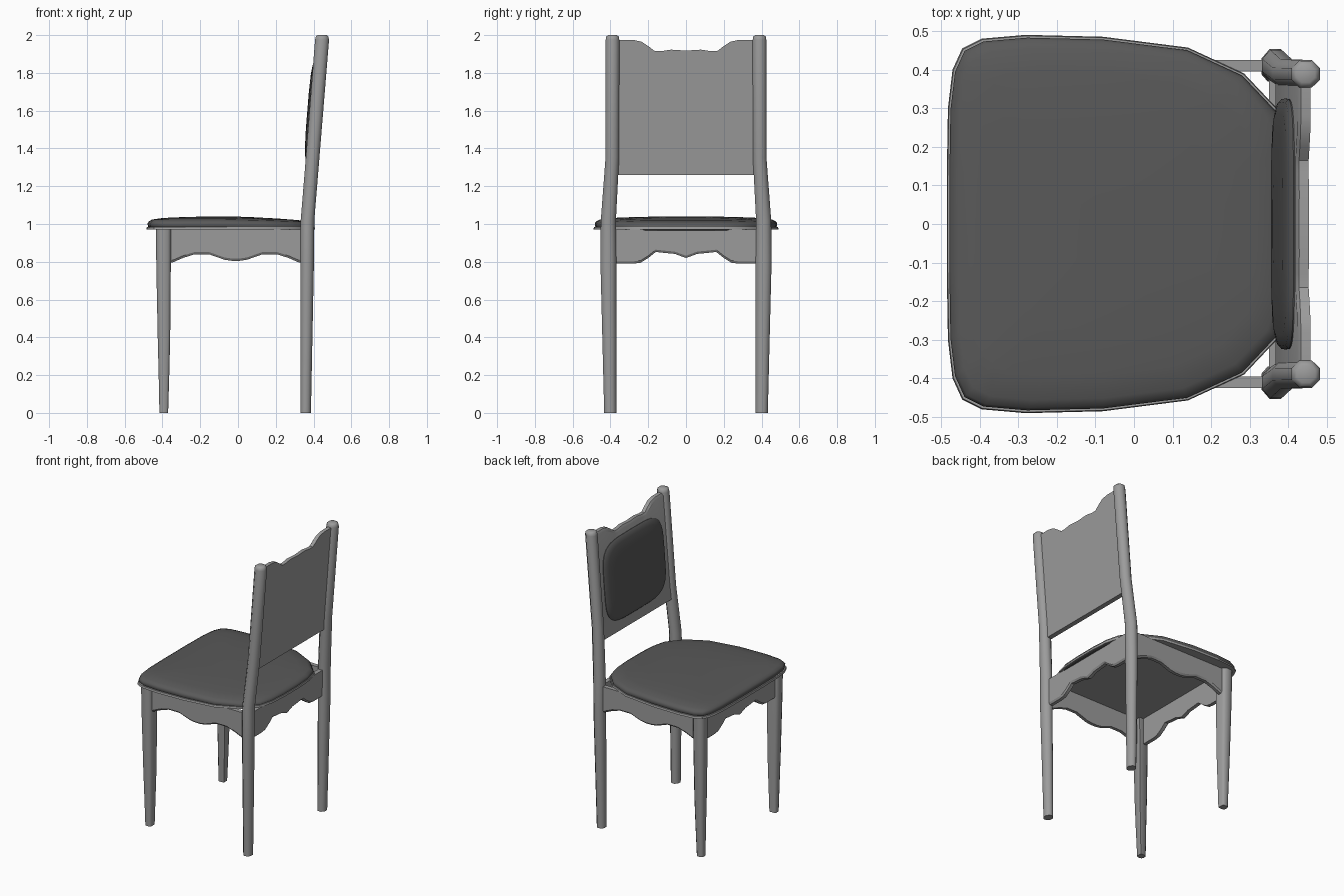
import bpy, bmesh, math

if "Cube" in bpy.data.objects:
    bpy.data.objects.remove(bpy.data.objects["Cube"])

wood = bpy.data.materials.new("wood")
wood.diffuse_color = (0.33, 0.33, 0.33, 1)
wood.use_nodes = True
wood.node_tree.nodes["Principled BSDF"].inputs["Base Color"].default_value = wood.diffuse_color
fabric = bpy.data.materials.new("fabric")
fabric.diffuse_color = (0.1, 0.1, 0.1, 1)
fabric.use_nodes = True
fabric.node_tree.nodes["Principled BSDF"].inputs["Base Color"].default_value = fabric.diffuse_color


def loft(name, rings, mat, angle, mirror=False):
    """Skin a stack of equal-length rings and cap both ends."""
    bm = bmesh.new()
    loops = [[bm.verts.new(p) for p in r] for r in rings]
    n = len(rings[0])
    for a, b in zip(loops, loops[1:]):
        for i in range(n):
            j = (i + 1) % n
            bm.faces.new((a[i], a[j], b[j], b[i]))
    bm.faces.new(loops[0])
    bm.faces.new(loops[-1])
    bmesh.ops.recalc_face_normals(bm, faces=bm.faces)
    me = bpy.data.meshes.new(name)
    bm.to_mesh(me)
    bm.free()
    me.materials.append(mat)
    ob = bpy.data.objects.new(name, me)
    bpy.context.collection.objects.link(ob)
    if mirror:
        ob.modifiers.new("mirror", 'MIRROR').use_axis = (False, True, False)
    bpy.ops.object.select_all(action='DESELECT')
    ob.select_set(True)
    bpy.context.view_layer.objects.active = ob
    bpy.ops.object.shade_smooth_by_angle(angle=math.radians(angle))
    return ob


def plate(name, edge, base, place, d_in, d_out, chamfer, mirror=False):
    """Board with a wavy edge, chamfered on its outer face."""
    def ring(d, off):
        pts = [(s, z + off) for s, z in edge] + [(edge[-1][0], base), (edge[0][0], base)]
        return [place(s, z, d) for s, z in pts]
    step = 0.008 if d_out > d_in else -0.008
    rings = [ring(d_in, 0), ring(d_out - step, 0), ring(d_out, chamfer)]
    return loft(name, rings, wood, 30, mirror)


def symmetric(half):
    return [(-s, z) for s, z in reversed(half) if s > 0] + half


# Back legs running up into leaning posts: z, centre x/y, half sizes
k = 1 / math.cos(math.pi / 8)
octagon = [(k * math.cos(math.pi * (i + .5) / 4), k * math.sin(math.pi * (i + .5) / 4)) for i in range(8)]
post = [(0, .358, .401, .028, .032), (.4, .362, .406, .032, .037), (.8, .366, .411, .036, .042),
        (1.02, .368, .411, .036, .040), (1.35, .395, .390, .036, .036),
        (1.975, .445, .389, .037, .036), (1.993, .445, .389, .033, .033), (2.0, .445, .389, .024, .022)]
loft("back_leg", [[(cx + u * rx, cy + v * ry, z) for u, v in octagon]
                  for z, cx, cy, rx, ry in post], wood, 50, True)

# Front legs: square inside, rounded outside corner, tapering down
section = [(1, -1), (1, .6), (.6, 1), (-.35, 1), (-.8, .8), (-1, .35), (-1, -.6), (-.6, -1)]
front = [(0, -.393, .397, .023), (.2, -.392, .400, .028), (.4, -.392, .402, .033),
         (.75, -.394, .406, .038), (.975, -.395, .408, .040)]
loft("front_leg", [[(cx + u * r, cy + v * r, z) for u, v in section]
                   for z, cx, cy, r in front], wood, 50, True)

# Wavy aprons under the seat
cross = symmetric([(0, .820), (.06, .842), (.115, .847), (.16, .852), (.2, .82), (.24, .795), (.28, .79), (.39, .79)])
side = symmetric([(.02, .805), (.06, .811), (.14, .839), (.22, .839), (.28, .82), (.33, .798), (.37, .79)])
side = [(s - .012, z) for s, z in side]
plate("back_apron", cross, .972, lambda s, z, d: (d, s, z), .35, .38, .012)
plate("front_apron", cross, .972, lambda s, z, d: (d, s, z), -.385, -.418, .012)
plate("side_apron", side, .972, lambda s, z, d: (s, d, z), .395, .425, .012, True)


# Leaning backrest panel between the posts
def lean(z):
    return .367 + (z - 1.02) * .081


crest = symmetric([(0, 1.918), (.08, 1.923), (.13, 1.915), (.165, 1.915), (.2, 1.942), (.235, 1.965), (.28, 1.975), (.375, 1.975)])
plate("backrest_panel", crest, 1.26, lambda s, z, d: (lean(z) + d, s, z), .013, -.02, -.015)

# Backrest cushion: rounded square puffed towards the front
N = 40


def power(v):
    return math.copysign(abs(v) ** .45, v)


pad = [(-.005, 1.0), (-.023, 1.0), (-.032, .97), (-.039, .88), (-.044, .7), (-.047, .35)]
rings = []
for d, f in pad:
    ring = []
    for i in range(N):
        t = 2 * math.pi * i / N
        z = 1.60 + .272 * f * power(math.sin(t))
        ring.append((lean(z) + d, .325 * f * power(math.cos(t)), z))
    rings.append(ring)
loft("backrest_cushion", rings, fabric, 40)

# Seat outline, half of it, then a thin wooden rim and a domed cushion
half = [(-.485, .12), (-.482, .30), (-.47, .40), (-.445, .455), (-.395, .48), (-.28, .49), (-.08, .485),
        (.14, .457), (.285, .39), (.375, .295), (.40, .20), (.408, .08)]
outline = half + [(x, -y) for x, y in reversed(half)]


def seat_ring(f, z):
    return [(-.04 + (x + .04) * f, y * f, z - .014 * f * max(0, x) / .4) for x, y in outline]


loft("seat_rim", [[(x, y, .97) for x, y in outline],
                  [(x * .995, y * .995, .984) for x, y in outline]], wood, 30)
dome = [(.97, .98), (.983, .988), (.985, 1.003), (.972, 1.014), (.93, 1.024), (.8, 1.032), (.55, 1.037), (.25, 1.04)]
loft("seat_cushion", [seat_ring(f, z) for f, z in dome], fabric, 40)
